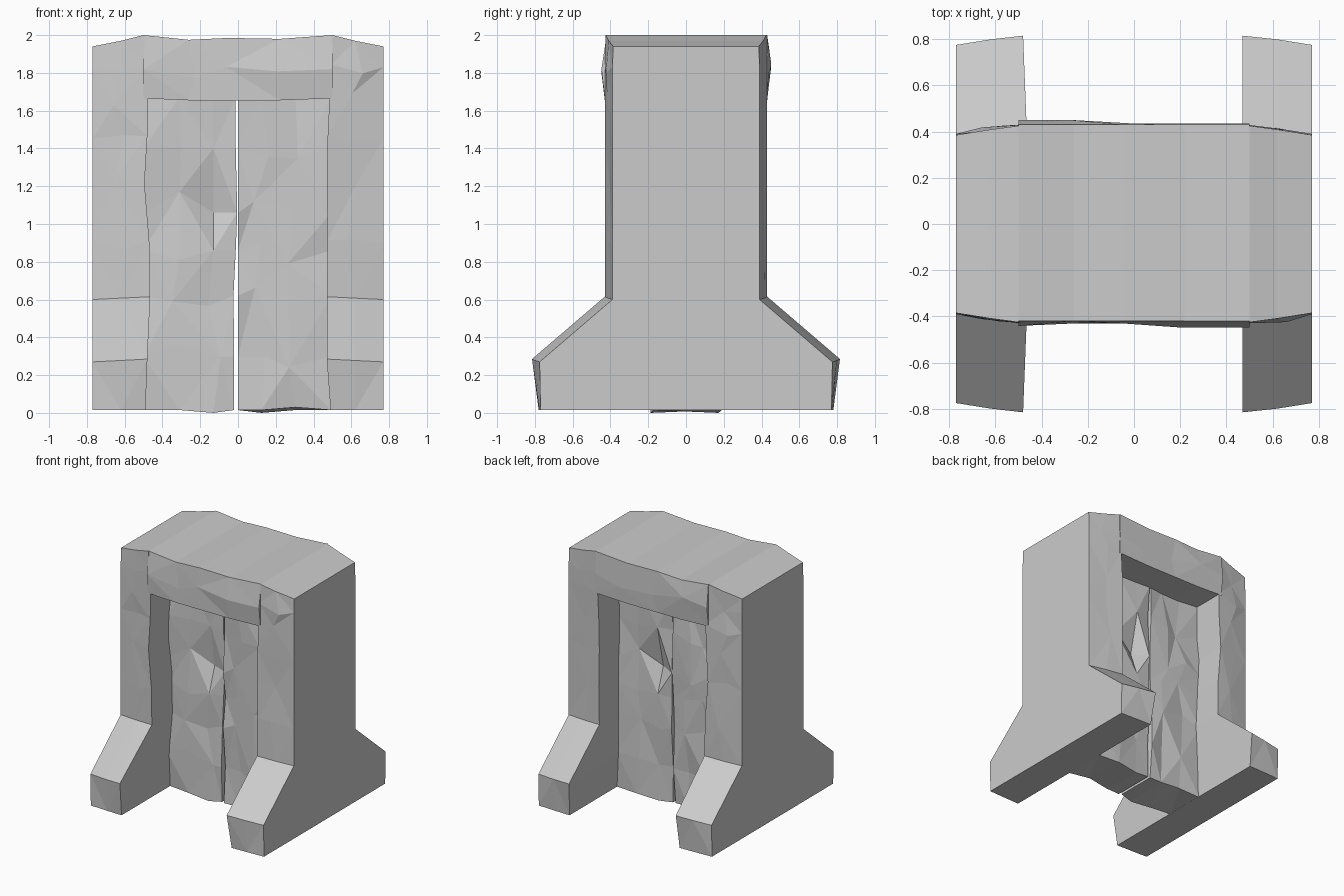
import bpy, bmesh, random
from math import pi
from mathutils import Matrix

if "Cube" in bpy.data.objects:
    bpy.data.objects.remove(bpy.data.objects["Cube"])

random.seed(4)


def jit(a):
    return random.uniform(-a, a)


def loft(name, rings):
    """Skin closed rings with alternating triangle diagonals, cap both ends."""
    bm = bmesh.new()
    rows = [[bm.verts.new(p) for p in ring] for ring in rings]
    n = len(rows[0])
    for j in range(len(rows) - 1):
        for i in range(n):
            a, b = rows[j][i], rows[j][(i + 1) % n]
            c, d = rows[j + 1][(i + 1) % n], rows[j + 1][i]
            tris = ((a, b, c), (a, c, d)) if (i + j) % 2 else ((a, b, d), (b, c, d))
            for t in tris:
                bm.faces.new(t)
    caps = [bm.faces.new(rows[0]), bm.faces.new(rows[-1])]
    bmesh.ops.triangulate(bm, faces=caps)
    bmesh.ops.recalc_face_normals(bm, faces=bm.faces[:])
    me = bpy.data.meshes.new(name)
    bm.to_mesh(me)
    bm.free()
    ob = bpy.data.objects.new(name, me)
    bpy.context.collection.objects.link(ob)
    return ob


# Side pillars with splayed feet: (height, half depth at outer face, inner x left, inner x right)
LEVELS = [(0.015, 0.77, 0.49, 0.49), (0.27, 0.775, 0.48, 0.47), (0.6, 0.39, 0.465, 0.47),
          (0.9, 0.39, 0.47, 0.475), (1.2, 0.39, 0.495, 0.47), (1.45, 0.39, 0.48, 0.475),
          (1.66, 0.39, 0.475, 0.485), (1.83, 0.39, 0.48, 0.49), (1.94, 0.385, 0.5, 0.5)]


def pillar(name, side):
    rings = []
    for k, (z, d, xl, xr) in enumerate(LEVELS):
        xi = xl if side < 0 else xr
        top, foot = k == len(LEVELS) - 1, k == 0
        lift = 0.06 if top else (0 if foot else 0.015)
        out = 0.01 if foot else 0.04
        free = 0 if (top or k < 3) else 1
        xm = 0.62 + jit(0.05) * free
        zm = z + lift / 2 + jit(0.05) * free
        ring = [(0.77, -d, z), (xm, -d - out * 0.6 + jit(0.012) * free, zm),
                (xi, -d - out, z + lift), (xi, d + out, z + lift),
                (xm, d + out * 0.6 + jit(0.012) * free, zm), (0.77, d, z)]
        rings.append([(side * x, y, zz) for x, y, zz in ring])
    return loft(name, rings)


pillar("left_pillar", -1)
pillar("right_pillar", 1)

# Lintel across the top
rings = []
for x, top in [(-0.5, 2.0), (-0.26, 1.975), (-0.05, 1.985), (0.22, 1.98), (0.5, 2.0)]:
    end = abs(x) == 0.5
    s = 0 if end else 1
    zb = 1.665 if end else 1.655
    rings.append([(x, -0.43, zb), (x + jit(0.07) * s, -0.44 + jit(0.012), 1.82 + jit(0.05) * s),
                  (x, -0.42, top), (x, 0.43, top),
                  (x + jit(0.07) * s, 0.44 + jit(0.012), 1.82 + jit(0.05) * s), (x, 0.43, zb)])
loft("lintel", rings)

# Rough door slab with a chipped dent; the second leaf is turned half round
ROWS = [0.015, 0.3, 0.62, 0.86, 1.06, 1.4, 1.67]
SEAM = [-0.022, -0.02, -0.024, -0.012, -0.004, -0.012, -0.014]


def door(name, turn):
    rings = []
    for j, z in enumerate(ROWS):
        mid = 0 < j < len(ROWS) - 1
        xs = [-0.5, -0.31, -0.13, SEAM[j]]
        front, back = [], []
        for i, x in enumerate(xs):
            inner = mid and i in (1, 2)
            chip = j in (3, 4, 5) and i == 2
            jx = jit(0.04) if inner and not chip else 0
            zf = z + (jit(0.06) if inner and not chip else 0)
            y = -0.175 + jit(0.015)
            if j == 4 and i == 1:
                jx, zf = 0, 1.17
            if j == 4 and i == 2:
                y = -0.11
            front.append((x + jx, y, zf))
            back.append((x + (jit(0.05) if inner else 0), 0.175 + jit(0.018),
                         z + (jit(0.07) if inner else 0)))
        if j == 0:
            front[2] = (front[2][0], front[2][1], 0.0)
            back[1] = (back[1][0], back[1][1], 0.03)
        rings.append(front + back[::-1])
    ob = loft(name, rings)
    ob.data.transform(Matrix.Rotation(turn, 4, 'Z'))
    if turn:
        ob.data.transform(Matrix.Translation((-0.006, 0, 0)))
    return ob


door("left_door", 0)
right = door("right_door", pi)
# Pull the second leaf up to the centre line so only a thin gap remains
for v in right.data.vertices:
    if v.co.x < 0.03:
        v.co.x = 0.0
